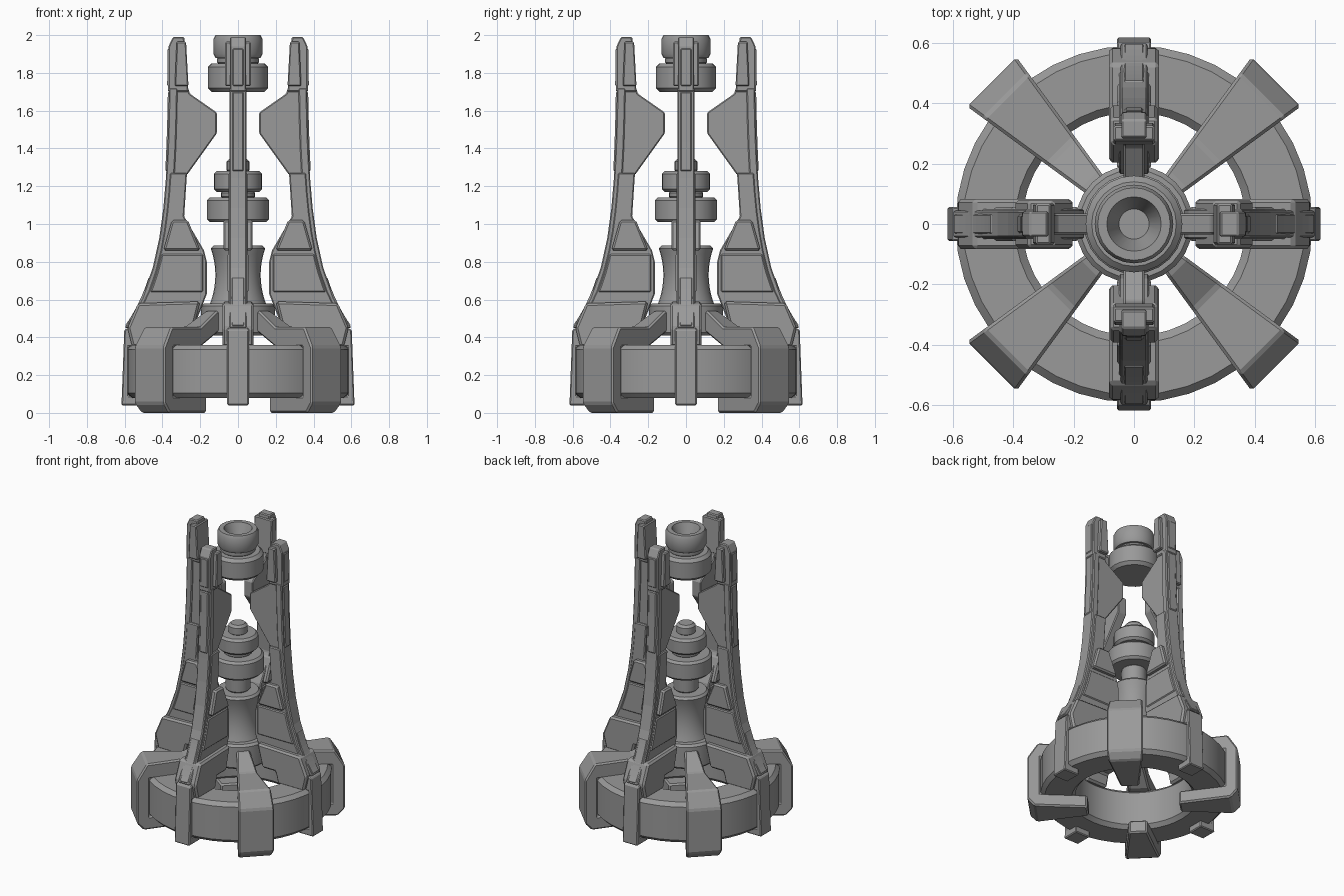
import bpy
import bmesh
import math

cube = bpy.data.objects.get("Cube")
if cube:
    bpy.data.objects.remove(cube, do_unlink=True)

COLOUR = (.32, .32, .32, 1)
grey = bpy.data.materials.new("mid_grey")
grey.use_nodes = True
grey.diffuse_color = COLOUR
grey.node_tree.nodes["Principled BSDF"].inputs["Base Color"].default_value = COLOUR


def finish(name, bm):
    bmesh.ops.recalc_face_normals(bm, faces=bm.faces)
    mesh = bpy.data.meshes.new(name)
    bm.to_mesh(mesh)
    bm.free()
    mesh.materials.append(grey)
    obj = bpy.data.objects.new(name, mesh)
    bpy.context.collection.objects.link(obj)
    return obj


def lathe(name, profile, steps=24):
    """Revolve an (r, z) profile; it is a closed loop unless it starts on the axis."""
    bm = bmesh.new()
    verts = [bm.verts.new((r, 0, z)) for r, z in profile]
    pairs = list(zip(verts, verts[1:]))
    if profile[0][0] > 0:
        pairs.append((verts[-1], verts[0]))
    edges = [bm.edges.new(pair) for pair in pairs]
    bmesh.ops.spin(bm, geom=verts + edges, axis=(0, 0, 1), cent=(0, 0, 0),
                   angle=math.tau, steps=steps, use_duplicate=False)
    bmesh.ops.remove_doubles(bm, verts=bm.verts, dist=.0005)
    obj = finish(name, bm)
    bpy.ops.object.select_all(action='DESELECT')
    obj.select_set(True)
    bpy.context.view_layer.objects.active = obj
    bpy.ops.object.shade_smooth_by_angle(angle=math.radians(28))


def drum(name, outer, low, high, cut=.015, inner=0, steps=24):
    """Round block with chamfered rims, hollow when an inner radius is given."""
    profile = [(outer - cut, low), (outer, low + cut),
               (outer, high - cut), (outer - cut, high)]
    if inner:
        profile = ([(inner, low + cut), (inner + cut, low)] + profile
                   + [(inner + cut, high), (inner, high - cut)])
    else:
        profile = [(0, low)] + profile + [(0, high)]
    lathe(name, profile, steps)


def four_slabs(name, profile, width, bevel=.006, turn=0, flare=0):
    """Extrude an (r, z) profile sideways and repeat it four times around."""
    bm = bmesh.new()
    left = [bm.verts.new((r, width + flare * r, z)) for r, z in profile]
    right = [bm.verts.new((r, -width - flare * r, z)) for r, z in profile]
    bm.faces.new(left)
    bm.faces.new(right[::-1])
    for i in range(len(profile)):
        bm.faces.new((left[i - 1], right[i - 1], right[i], left[i]))
    source = finish(name, bm)
    copies = [source]
    while len(copies) < 4:
        copy = bpy.data.objects.new(name, source.data)
        bpy.context.collection.objects.link(copy)
        copies.append(copy)
    for i, obj in enumerate(copies):
        obj.rotation_euler.z = turn + i * math.pi / 2
        mod = obj.modifiers.new("soft_edges", 'BEVEL')
        mod.width = bevel
        mod.segments = 1
        mod.limit_method = 'ANGLE'


def rim_curve(low, high, offset=0, count=8):
    """Points going up the flared outer edge of a fin."""
    heights = [low + (high - low) * i / count for i in range(count + 1)]
    return [(.36 + offset + .24 * math.exp((.45 - z) / .33), z) for z in heights]


def rim_band(name, low, high, front, back, width):
    outer = rim_curve(low, high, front)
    inner = rim_curve(low, high, -back)
    four_slabs(name, outer + inner[::-1], width)


# Base ring
drum("base_ring", outer=.59, low=.08, high=.36, cut=.025, inner=.37, steps=40)

# Central column: flange, waisted body, shaft and two discs
drum("column_flange", outer=.195, low=.41, high=.58)
waist = [.57 + .03 * i for i in range(11)]
lathe("column_body", [(0, waist[0])]
      + [(.12 + 1.2 * (z - .73) ** 2, z) for z in waist]
      + [(.13, .885), (0, .885)])
drum("column_shaft", outer=.078, low=.88, high=1.02)
drum("lower_disc", outer=.165, low=1.01, high=1.14)
drum("disc_neck", outer=.09, low=1.13, high=1.18)
drum("upper_disc", outer=.128, low=1.17, high=1.28)
drum("column_tip", outer=.06, low=1.27, high=1.345)

# Floating head: disc, neck and hollow cup
drum("head_disc", outer=.16, low=1.7, high=1.85, cut=.02)
drum("head_neck", outer=.11, low=1.84, high=1.89)
lathe("head_cup", [(0, 1.88), (.12, 1.88), (.13, 1.9), (.13, 1.98), (.12, 2),
                   (.09, 2), (.05, 1.89), (0, 1.89)])

# Diagonal wedge clamps gripping the ring
four_slabs("ring_clamp",
           [(.62, 0), (.665, .05), (.665, .35), (.6, .455), (.34, .455), (.2, .54),
            (.14, .54), (.14, .45), (.34, .35), (.58, .35), (.58, .09), (.29, .09), (.29, 0)],
           width=.013, flare=.154, bevel=.01, turn=math.pi / 4)

# Curved outer rim of each fin, its foot over the ring, and raised plates
rim_band("fin_rim", low=.45, high=1.72, front=0, back=.045, width=.045)
rim_band("lower_rim_plate", low=.46, high=.72, front=.006, back=.02, width=.034)
rim_band("upper_rim_plate", low=1.28, high=1.7, front=.006, back=.02, width=.03)
four_slabs("fin_foot", [(.617, .04), (.602, .44), (.56, .46), (.5, .35), (.58, .35),
                        (.58, .09), (.5, .09), (.5, .04)], width=.057)

# Inner web and the pointed blade above it
four_slabs("fin_web", rim_curve(.44, 1.27, offset=-.02)
           + [(.27, 1.27), (.285, 1.04), (.18, .86), (.165, .8), (.165, .63),
              (.2, .54), (.24, .44)], width=.05)
four_slabs("fin_blade", rim_curve(1.26, 1.74, offset=-.015)
           + [(.27, 1.74), (.255, 1.69), (.112, 1.59), (.112, 1.48), (.27, 1.26)],
           width=.034)

# Raised blocks on both sides of each fin
four_slabs("lower_block", [(.24, .43), (.2, .59), (.53, .58), (.585, .45),
                           (.56, .35), (.36, .35), (.34, .43)], width=.083, bevel=.012)
four_slabs("middle_pad", [(.2, .86), (.265, 1.02), (.35, 1.02), (.395, .86)],
           width=.078, bevel=.01)
four_slabs("side_panel", rim_curve(.64, .84, offset=-.03) + [(.185, .84), (.185, .64)],
           width=.056)

# Fin tips with side cheeks and outer plates
four_slabs("fin_tip", [(.262, 1.7), (.285, 1.99), (.345, 1.99), (.368, 1.94), (.37, 1.7)],
           width=.042)
four_slabs("tip_cheek", [(.262, 1.73), (.275, 1.965), (.325, 1.965), (.335, 1.73)],
           width=.068)
rim_band("tip_plate", low=1.73, high=1.93, front=.01, back=.02, width=.03)
